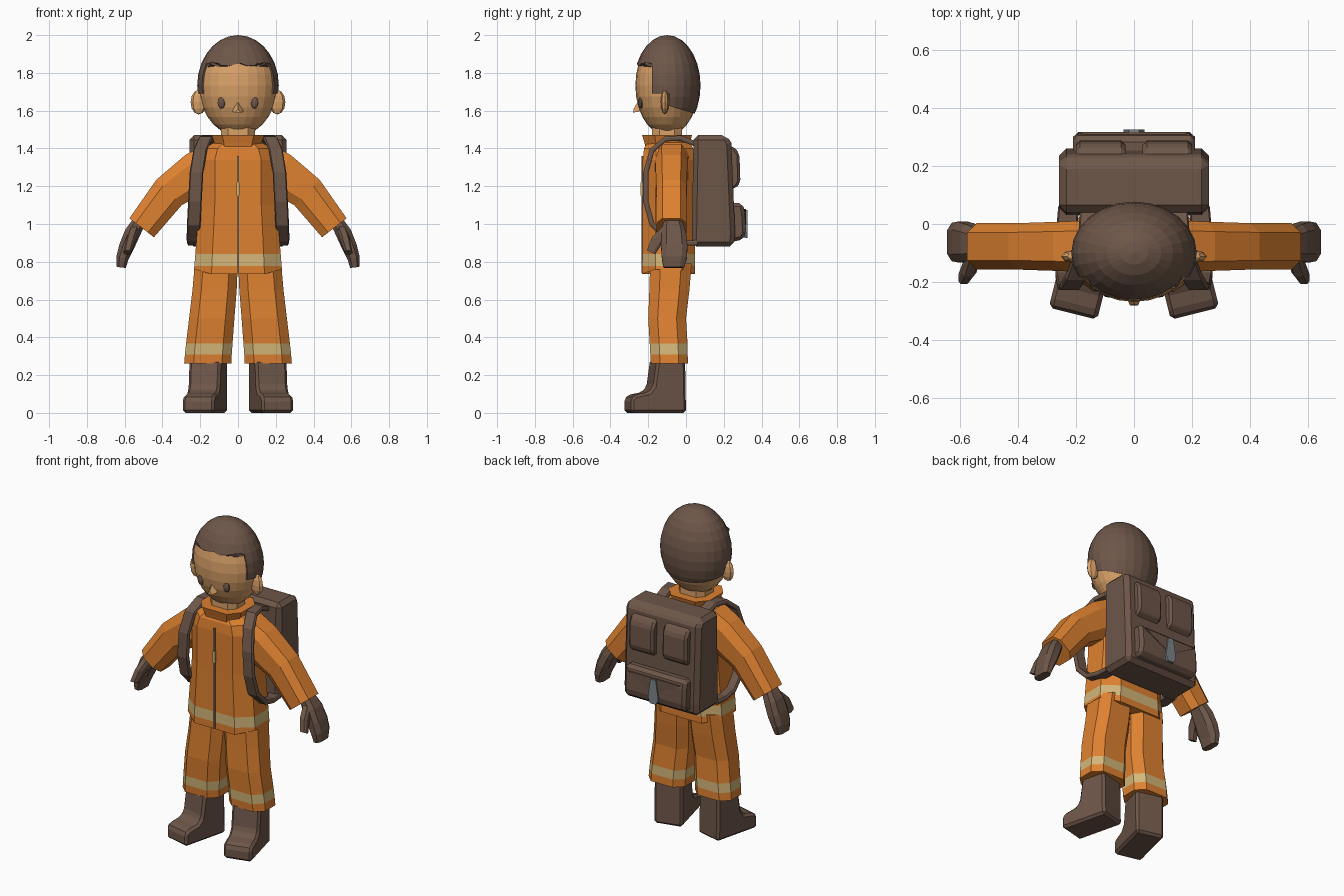
import bpy, bmesh, math
from mathutils import Vector, Matrix

cube = bpy.data.objects.get("Cube")
if cube:
    bpy.data.objects.remove(cube, do_unlink=True)

X, Y, Z = Vector((1, 0, 0)), Vector((0, 1, 0)), Vector((0, 0, 1))


def material(name, rgb):
    m = bpy.data.materials.new(name)
    m.use_nodes = True
    m.diffuse_color = (*rgb, 1)
    m.node_tree.nodes["Principled BSDF"].inputs["Base Color"].default_value = (*rgb, 1)
    return m


ORANGE = material("orange cloth", (0.73, 0.22, 0.03))
STRIPE = material("reflective stripe", (0.66, 0.47, 0.19))
BROWN = material("dark brown", (0.155, 0.093, 0.066))
SKIN = material("skin", (0.70, 0.36, 0.14))
GREY = material("buckle grey", (0.2, 0.24, 0.26))


def finish(bm, name, mat, mirror=False, bevel=0):
    bmesh.ops.recalc_face_normals(bm, faces=bm.faces)
    me = bpy.data.meshes.new(name)
    bm.to_mesh(me)
    bm.free()
    me.materials.append(mat)
    ob = bpy.data.objects.new(name, me)
    bpy.context.collection.objects.link(ob)
    if bevel:
        b = ob.modifiers.new("bevel", 'BEVEL')
        b.width, b.segments = bevel, 1
    if mirror:
        ob.modifiers.new("mirror", 'MIRROR').use_mirror_merge = False
    return ob


def loft(name, rings, mat, matrix=None, **kw):
    """Skin a list of equal-sized point rings and cap both ends."""
    bm = bmesh.new()
    vs = [[bm.verts.new(p) for p in r] for r in rings]
    n = len(vs[0])
    for a, b in zip(vs, vs[1:]):
        for i in range(n):
            bm.faces.new((a[i], a[(i + 1) % n], b[(i + 1) % n], b[i]))
    bm.faces.new(vs[0])
    bm.faces.new(vs[-1])
    if matrix:
        bm.transform(matrix)
    return finish(bm, name, mat, **kw)


def tube(name, path, u, mat, flat=False, a=0.6, b=0.5, **kw):
    """Chamfered-rectangle tube; path holds (centre, half u, half v)."""
    pts = [Vector(p[0]) for p in path]
    rings = []
    for i, (c, hu, hv) in enumerate(path):
        t = Z if flat else (pts[min(i + 1, len(pts) - 1)] - pts[max(i - 1, 0)]).normalized()
        v = t.cross(u).normalized()
        corners = [(1, b), (a, 1), (-a, 1), (-1, b), (-1, -b), (-a, -1), (a, -1), (1, -b)]
        rings.append([pts[i] + u * hu * s + v * hv * r for s, r in corners])
    return loft(name, rings, mat, **kw)


def slab(name, profile, x0, x1, mat, **kw):
    """Extrude a (y, z) side profile from x0 to x1."""
    return loft(name, [[(x, y, z) for y, z in profile] for x in (x0, x1)], mat, **kw)


def plate(name, outline, y0, y1, mat, **kw):
    """Extrude an (x, z) outline from y0 to y1."""
    return loft(name, [[(x, y, z) for x, z in outline] for y in (y0, y1)], mat, **kw)


def ball(name, c, r, mat, seg=12, rings=8, **kw):
    bm = bmesh.new()
    bmesh.ops.create_uvsphere(bm, u_segments=seg, v_segments=rings, radius=1,
                              matrix=Matrix.Translation(c) @ Matrix.Diagonal((*r, 1)))
    return finish(bm, name, mat, **kw)


def stripe(ob, lo, hi):
    ob.data.materials.append(STRIPE)
    for f in ob.data.polygons:
        if lo < f.center.z < hi and abs(f.normal.z) < 0.7:
            f.material_index = 1


# Head and face
ball("head", (0, -0.1, 1.733), (0.207, 0.168, 0.265), SKIN, 24, 14)
ball("ear", (0.208, -0.112, 1.645), (0.043, 0.022, 0.065), SKIN, 8, 6, mirror=True)
ball("eye", (0.088, -0.239, 1.642), (0.021, 0.014, 0.031), BROWN, 10, 6, mirror=True)
loft("nose", [[(-0.03, -0.245, 1.595), (0.03, -0.245, 1.595), (0, -0.245, 1.665)],
              [(-0.014, -0.28, 1.59), (0.014, -0.28, 1.59), (0, -0.277, 1.61)]], SKIN)
tube("neck", [((0, -0.1, 1.38), 0.09, 0.08), ((0, -0.1, 1.55), 0.09, 0.08)], X, SKIN, flat=True)

# Hair: a shell cut along the hairline, sideburns and nape
bm = bmesh.new()
bmesh.ops.create_uvsphere(bm, u_segments=24, v_segments=14, radius=1,
                          matrix=Matrix.Translation((0, -0.1, 1.733)) @ Matrix.Diagonal((0.216, 0.177, 0.267, 1)))
nape, nape_n = Vector((0, -0.09, 1.625)), Vector((0, 0.045, 0.15))
for co, no in [((0, 0, 1.845), Z), ((0, 0, 1.69), Z), ((0, -0.18, 0), Y), ((0, -0.09, 0), Y), (nape, nape_n)]:
    bmesh.ops.bisect_plane(bm, geom=bm.verts[:] + bm.edges[:] + bm.faces[:], plane_co=co, plane_no=no)


def is_hair(p):
    return (p.z > 1.845 or (p.y > -0.18 and p.z > 1.69)
            or (p.y > -0.09 and (p - nape).dot(nape_n) > 0))


bald = [f for f in bm.faces if not is_hair(f.calc_center_median())]
bmesh.ops.delete(bm, geom=bald, context='FACES')
for v in bm.verts:
    if abs(v.co.z - 1.845) < 0.002 and v.co.y < -0.19:
        v.co.z += 0.012 * math.cos(v.co.x * 45)
hair = finish(bm, "hair", BROWN)
hair.modifiers.new("thickness", 'SOLIDIFY').thickness = 0.016

# Jacket
body = [(0.735, 0.233, 0.14), (0.778, 0.231, 0.14), (0.842, 0.226, 0.139), (1.1, 0.205, 0.137),
        (1.34, 0.205, 0.137), (1.4, 0.18, 0.13), (1.435, 0.12, 0.11)]
jacket = tube("jacket", [((0, -0.092, z), hx, hy) for z, hx, hy in body], X, ORANGE, flat=True)
for v in jacket.data.vertices:
    if v.co.z < 0.75 and abs(v.co.x) > 0.2:
        v.co.z += 0.025
stripe(jacket, 0.785, 0.835)
tube("collar", [((0, -0.1, 1.39), 0.115, 0.11), ((0, -0.1, 1.43), 0.125, 0.12),
                ((0, -0.1, 1.47), 0.14, 0.132)], X, ORANGE, flat=True)
plate("zip", [(-0.006, 0.74), (0.006, 0.74), (0.006, 1.36), (-0.006, 1.36)], -0.235, -0.225, BROWN)
plate("zip_pull", [(-0.008, 1.15), (0.008, 1.15), (0.008, 1.22), (-0.008, 1.22)], -0.24, -0.23, STRIPE)

# Sleeves and gloves
ay = -0.077
tube("sleeve", [((0.12, ay, 1.32), 0.09, 0.115), ((0.22, ay, 1.27), 0.085, 0.112),
                ((0.365, ay, 1.167), 0.08, 0.095), ((0.51, ay, 0.98), 0.08, 0.082)],
     Y, ORANGE, mirror=True)
tube("glove", [((0.525, -0.07, 1.01), 0.05, 0.035), ((0.56, -0.065, 0.95), 0.064, 0.042),
               ((0.59, -0.062, 0.88), 0.07, 0.04), ((0.612, -0.062, 0.82), 0.066, 0.033),
               ((0.618, -0.065, 0.77), 0.055, 0.024)], Y, BROWN, mirror=True)
tube("thumb", [((0.55, -0.10, 0.96), 0.025, 0.035), ((0.568, -0.155, 0.91), 0.025, 0.032),
               ((0.585, -0.185, 0.85), 0.02, 0.024)], X, BROWN, mirror=True)

# Trousers
leg = [(0.262, 0.16, -0.088, 0.125, 0.098), (0.31, 0.157, -0.09, 0.124, 0.099),
       (0.367, 0.152, -0.092, 0.123, 0.1), (0.5, 0.139, -0.1, 0.12, 0.1),
       (0.65, 0.124, -0.088, 0.117, 0.106), (0.79, 0.115, -0.08, 0.114, 0.11)]
trousers = tube("trouser_leg", [((x, y, z), hx, hy) for z, x, y, hx, hy in leg], X, ORANGE,
                flat=True, mirror=True)
stripe(trousers, 0.32, 0.36)

# Boots, toes turned out
boot = [(0.085, 0.01), (0.08, 0.29), (-0.075, 0.29), (-0.095, 0.15), (-0.12, 0.12),
        (-0.195, 0.105), (-0.215, 0.085), (-0.215, 0.01)]
turn = Matrix.Translation((0.158, -0.1, -0.01)) @ Matrix.Rotation(math.radians(14), 4, 'Z')
slab("boot", boot, -0.086, 0.086, BROWN, matrix=turn, mirror=True, bevel=0.016)

# Backpack
slab("backpack", [(0.03, 0.88), (0.255, 0.88), (0.26, 0.95), (0.24, 1.43), (0.215, 1.47), (0.04, 1.47)],
     -0.258, 0.258, BROWN, bevel=0.025)
slab("upper_pocket", [(0.22, 1.41), (0.255, 1.41), (0.283, 1.37), (0.288, 1.22), (0.265, 1.19), (0.22, 1.18)],
     0.03, 0.2, BROWN, mirror=True, bevel=0.014)
slab("lower_pocket", [(0.22, 1.11), (0.3, 1.11), (0.312, 1.06), (0.318, 0.95), (0.3, 0.915), (0.22, 0.905)],
     -0.21, 0.21, BROWN, bevel=0.018)
plate("pocket_flap", [(-0.18, 1.08), (0.18, 1.08), (0.02, 0.99), (-0.02, 0.99)], 0.308, 0.317, BROWN)
plate("buckle", [(-0.018, 1.075), (0.018, 1.075), (0.036, 0.96), (0.02, 0.925), (-0.02, 0.925), (-0.036, 0.96)],
      0.31, 0.325, GREY)

# Shoulder straps
strap = [(0.15, 0.06, 1.42), (0.155, -0.03, 1.455), (0.172, -0.11, 1.45), (0.2, -0.18, 1.39),
         (0.22, -0.213, 1.27), (0.228, -0.213, 1.12), (0.234, -0.18, 1.0), (0.236, -0.1, 0.92),
         (0.232, -0.02, 0.9), (0.225, 0.06, 0.9)]
tube("shoulder_strap", [(p, 0.036, 0.014) for p in strap], X, BROWN, a=0.85, b=0.4, mirror=True)
